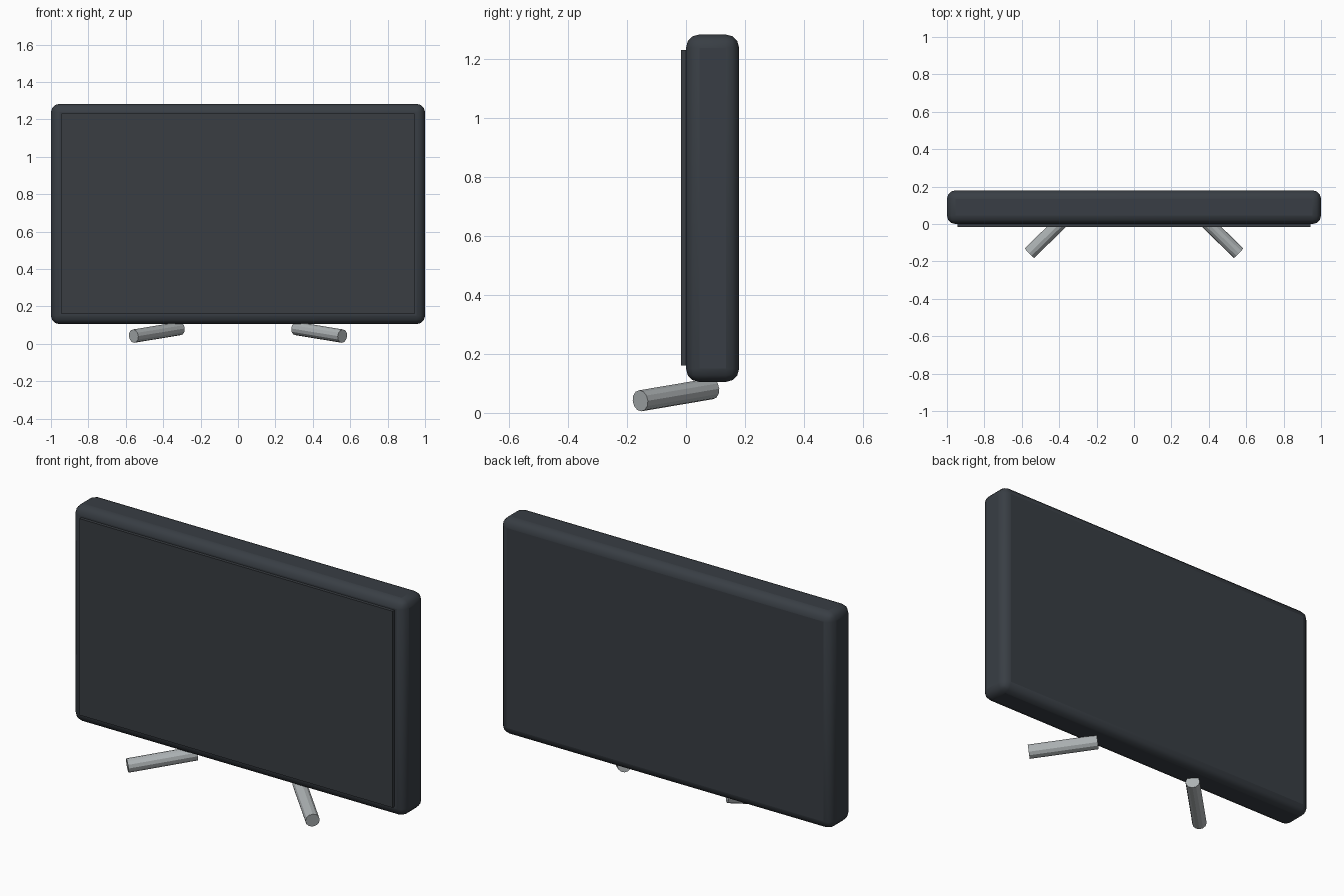
import bpy
import math
from mathutils import Vector

cube = bpy.data.objects.get("Cube")
if cube:
    bpy.data.objects.remove(cube, do_unlink=True)


def material(name, color, roughness):
    mat = bpy.data.materials.new(name)
    mat.use_nodes = True
    mat.diffuse_color = (*color, 1)
    shader = next(n for n in mat.node_tree.nodes if n.type == "BSDF_PRINCIPLED")
    shader.inputs["Base Color"].default_value = (*color, 1)
    shader.inputs["Roughness"].default_value = roughness
    return mat


def box(name, low, high, mat):
    low, high = Vector(low), Vector(high)
    bpy.ops.mesh.primitive_cube_add(size=1, location=(low + high) / 2)
    obj = bpy.context.object
    obj.name = name
    obj.scale = high - low
    bpy.ops.object.transform_apply(location=False, rotation=False, scale=True)
    obj.data.materials.append(mat)
    return obj


def rod(name, start, end, radius, mat):
    start, end = Vector(start), Vector(end)
    axis = end - start
    bpy.ops.mesh.primitive_cylinder_add(
        vertices=12, radius=radius, depth=axis.length, location=(start + end) / 2,
        rotation=axis.to_track_quat("Z", "Y").to_euler())
    obj = bpy.context.object
    obj.name = name
    obj.data.materials.append(mat)
    return obj


casing_grey = material("dark slate casing", (0.040, 0.048, 0.058), 0.5)
screen_grey = material("dark slate screen", (0.041, 0.047, 0.055), 0.4)
metal = material("light grey metal", (0.42, 0.45, 0.46), 0.4)

# Casing with rounded edges
casing = box("casing", (-1, 0, 0.105), (1, 0.18, 1.283), casing_grey)
bevel = casing.modifiers.new("rounded edges", "BEVEL")
bevel.width = 0.045
bevel.segments = 3
bpy.ops.object.shade_smooth_by_angle(angle=math.radians(40))

# Screen panel standing slightly proud of the casing
box("screen", (-0.943, -0.017, 0.16), (0.943, 0.01, 1.23), screen_grey)

# Splayed feet
for side, sign in (("left", 1), ("right", -1)):
    rod(side + "_foot", (sign * 0.31, 0.087, 0.082),
        (sign * 0.558, -0.155, 0.041), 0.036, metal)
